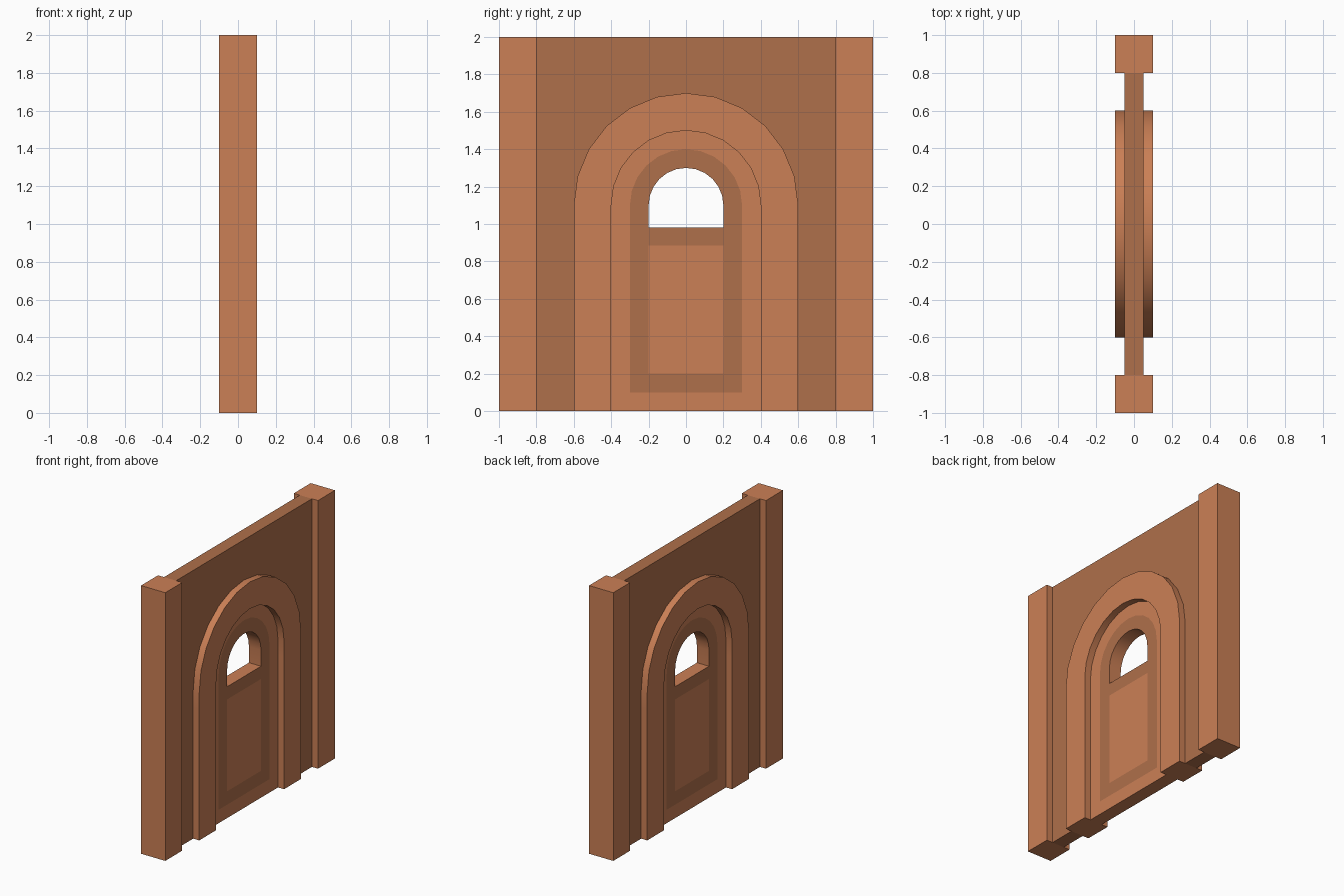
import bpy, bmesh, math

if "Cube" in bpy.data.objects:
    bpy.data.objects.remove(bpy.data.objects["Cube"])

SPRING = 1.1      # height where every arch starts to curve
SEGS = 12         # facets per half circle
SILL, RAIL = 0.98, 0.885   # top and bottom of the door's cross rail


def material(name, color):
    m = bpy.data.materials.new(name)
    m.diffuse_color = color
    m.use_nodes = True
    m.node_tree.nodes["Principled BSDF"].inputs["Base Color"].default_value = m.diffuse_color
    return m


LIGHT = material("light_clay", (0.60, 0.215, 0.092, 1))
DARK = material("dark_clay", (0.43, 0.16, 0.07, 1))


def arch(r, bottom):
    """Open arch outline as (y, z), with side points at the rail heights."""
    arc = [(-r * math.cos(math.pi * i / SEGS), SPRING + r * math.sin(math.pi * i / SEGS))
           for i in range(SEGS + 1)]
    left = [(-r, bottom), (-r, RAIL), (-r, SILL)]
    return left + arc + [(-y, z) for y, z in reversed(left)]


def slab(name, build, thickness, mats, rim_offset=0):
    """Draw flat faces in the YZ plane, then thicken them evenly about x = 0."""
    bm = bmesh.new()
    build(bm)
    bmesh.ops.remove_doubles(bm, verts=bm.verts, dist=1e-5)
    bmesh.ops.recalc_face_normals(bm, faces=bm.faces)
    me = bpy.data.meshes.new(name)
    bm.to_mesh(me)
    bm.free()
    for m in mats:
        me.materials.append(m)
    ob = bpy.data.objects.new(name, me)
    bpy.context.collection.objects.link(ob)
    mod = ob.modifiers.new("thickness", 'SOLIDIFY')
    mod.thickness, mod.offset = thickness, 0
    mod.material_offset_rim = rim_offset
    bpy.ops.object.select_all(action='DESELECT')
    ob.select_set(True)
    bpy.context.view_layer.objects.active = ob
    bpy.ops.object.modifier_apply(modifier=mod.name)
    bpy.ops.object.shade_smooth_by_angle(angle=math.radians(30))
    return ob


def face(bm, pts, mat=0):
    f = bm.faces.new([bm.verts.new((0, y, z)) for y, z in pts])
    f.material_index = mat


def band(bm, outer, inner, mat=0, closed=False):
    n = len(outer)
    for i in range(n if closed else n - 1):
        j = (i + 1) % n
        face(bm, [outer[i], outer[j], inner[j], inner[i]], mat)


# Wall panel with an arched notch
def wall(bm):
    face(bm, [(-0.8, 0), (-0.8, 2), (0.8, 2), (0.8, 0)] + arch(0.6, 0)[::-1])


# Raised arch surround
def surround(bm):
    band(bm, arch(0.6, 0), arch(0.4, 0))


# Door: light border, dark trim, dark cross rail, light panel, open window
def door(bm):
    mid, inner = arch(0.3, 0.1), arch(0.2, 0.2)
    band(bm, arch(0.4, 0), mid, 0, True)
    band(bm, mid, inner, 1, True)
    face(bm, [(-0.2, RAIL), (-0.2, SILL), (0.2, SILL), (0.2, RAIL)], 1)
    face(bm, [(-0.2, 0.2), (-0.2, RAIL), (0.2, RAIL), (0.2, 0.2)], 0)


slab("wall_panel", wall, 0.1, [DARK])
slab("arch_surround", surround, 0.2, [LIGHT])
slab("door", door, 0.1, [LIGHT, DARK], rim_offset=-1)

# End pillars
for side, label in ((-1, "left"), (1, "right")):
    bpy.ops.mesh.primitive_cube_add(size=1, location=(0, side * 0.9, 1))
    pillar = bpy.context.object
    pillar.name = label + "_pillar"
    pillar.scale = (0.2, 0.2, 2)
    pillar.data.materials.append(LIGHT)
